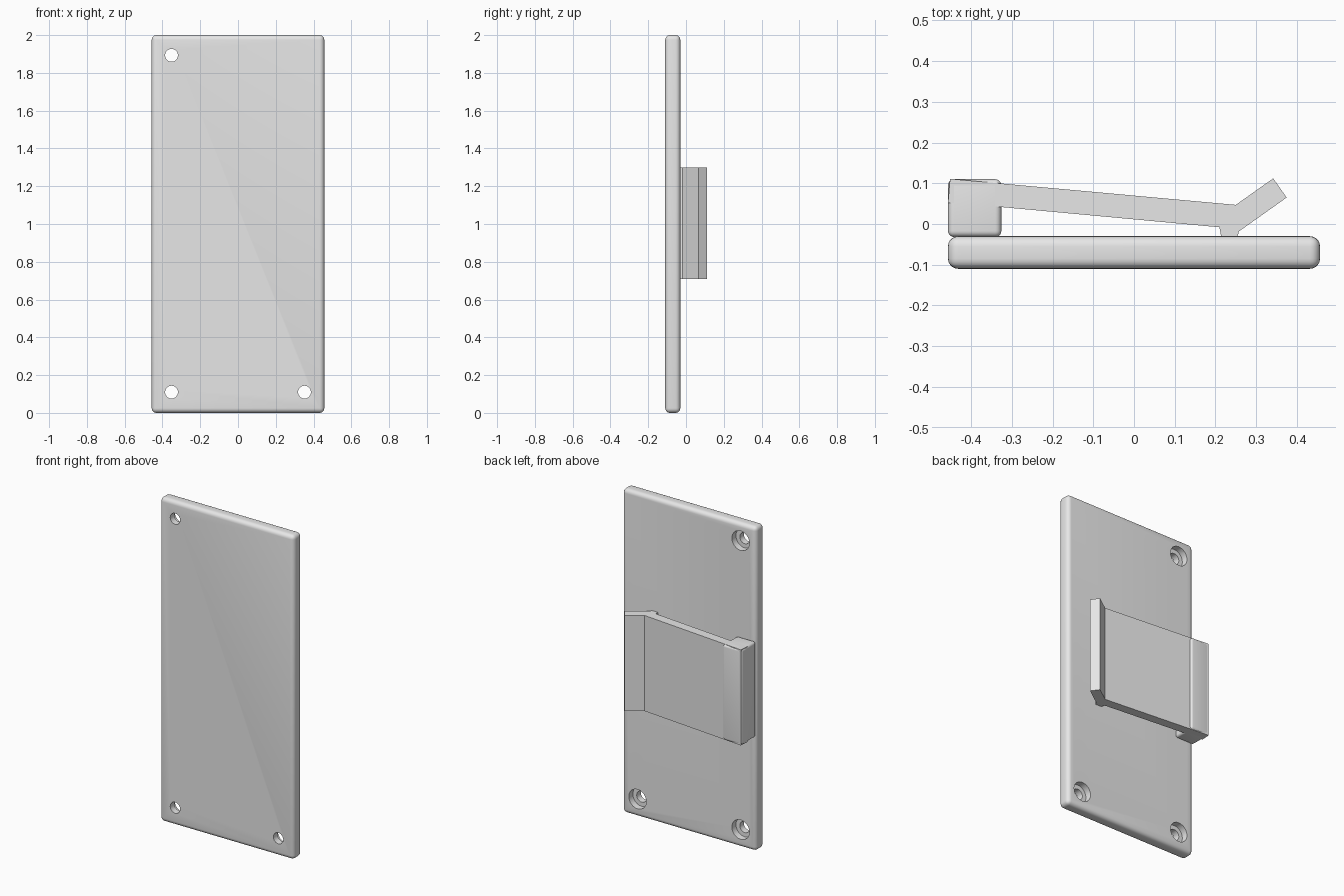
import bpy
import bmesh
import math
from mathutils import Matrix

if "Cube" in bpy.data.objects:
    bpy.data.objects.remove(bpy.data.objects["Cube"])

# Single light grey plastic
grey = bpy.data.materials.new("light_grey")
grey.use_nodes = True
grey.diffuse_color = (0.8, 0.8, 0.8, 1)
grey.node_tree.nodes["Principled BSDF"].inputs["Base Color"].default_value = (0.8, 0.8, 0.8, 1)


def make_object(name, bm):
    bmesh.ops.recalc_face_normals(bm, faces=bm.faces)
    mesh = bpy.data.meshes.new(name)
    bm.to_mesh(mesh)
    bm.free()
    mesh.materials.append(grey)
    obj = bpy.data.objects.new(name, mesh)
    bpy.context.collection.objects.link(obj)
    return obj


def box(name, low, high):
    bm = bmesh.new()
    bmesh.ops.create_cube(bm, size=1)
    for v in bm.verts:
        v.co = [l + (c + 0.5) * (h - l) for c, l, h in zip(v.co, low, high)]
    return make_object(name, bm)


def cylinder(name, radius, x, z, y0, y1):
    bm = bmesh.new()
    place = Matrix.Translation((x, (y0 + y1) / 2, z)) @ Matrix.Rotation(math.pi / 2, 4, "X")
    bmesh.ops.create_cone(bm, cap_ends=True, segments=24, radius1=radius,
                          radius2=radius, depth=y1 - y0, matrix=place)
    return make_object(name, bm)


def extrude_profile(name, points, z0, z1):
    bm = bmesh.new()
    face = bm.faces.new([bm.verts.new((x, y, z0)) for x, y in points])
    top = bmesh.ops.extrude_face_region(bm, geom=[face])["geom"]
    for v in top:
        if isinstance(v, bmesh.types.BMVert):
            v.co.z = z1
    return make_object(name, bm)


def select_only(obj):
    bpy.ops.object.select_all(action="DESELECT")
    obj.select_set(True)
    bpy.context.view_layer.objects.active = obj


def round_edges(obj, width):
    select_only(obj)
    bevel = obj.modifiers.new("rounding", "BEVEL")
    bevel.width = width
    bevel.segments = 5
    bpy.ops.object.modifier_apply(modifier=bevel.name)


def cut(obj, cutter):
    cutter.hide_render = True
    select_only(obj)
    mod = obj.modifiers.new("hole", "BOOLEAN")
    mod.operation = "DIFFERENCE"
    mod.solver = "EXACT"
    mod.object = cutter
    bpy.ops.object.modifier_apply(modifier=mod.name)
    bpy.data.objects.remove(cutter)


# Back plate with three counterbored screw holes
plate = box("plate", (-0.457, -0.11, 0), (0.457, -0.03, 2))
round_edges(plate, 0.025)
for x, z in ((-0.352, 1.893), (-0.352, 0.11), (0.352, 0.11)):
    cut(plate, cylinder("screw_hole", 0.034, x, z, -0.2, 0.1))
    cut(plate, cylinder("counterbore", 0.06, x, z, -0.07, 0.1))

# Rounded block that carries the clip
BOTTOM, TOP = 0.71, 1.3
block = box("clip_block", (-0.457, -0.032, BOTTOM), (-0.326, 0.11, TOP))
round_edges(block, 0.015)

# Sloping spring arm with its contact foot and flared tip
arm = extrude_profile("clip_arm", [
    (-0.452, 0.111), (0.25, 0.047), (0.342, 0.112), (0.375, 0.065),
    (0.258, -0.018), (0.254, -0.031), (0.214, -0.031), (0.21, -0.008),
    (-0.33, 0.042), (-0.457, 0.052)], BOTTOM, TOP)

for obj in (plate, block):
    select_only(obj)
    bpy.ops.object.shade_smooth_by_angle(angle=math.radians(35))
